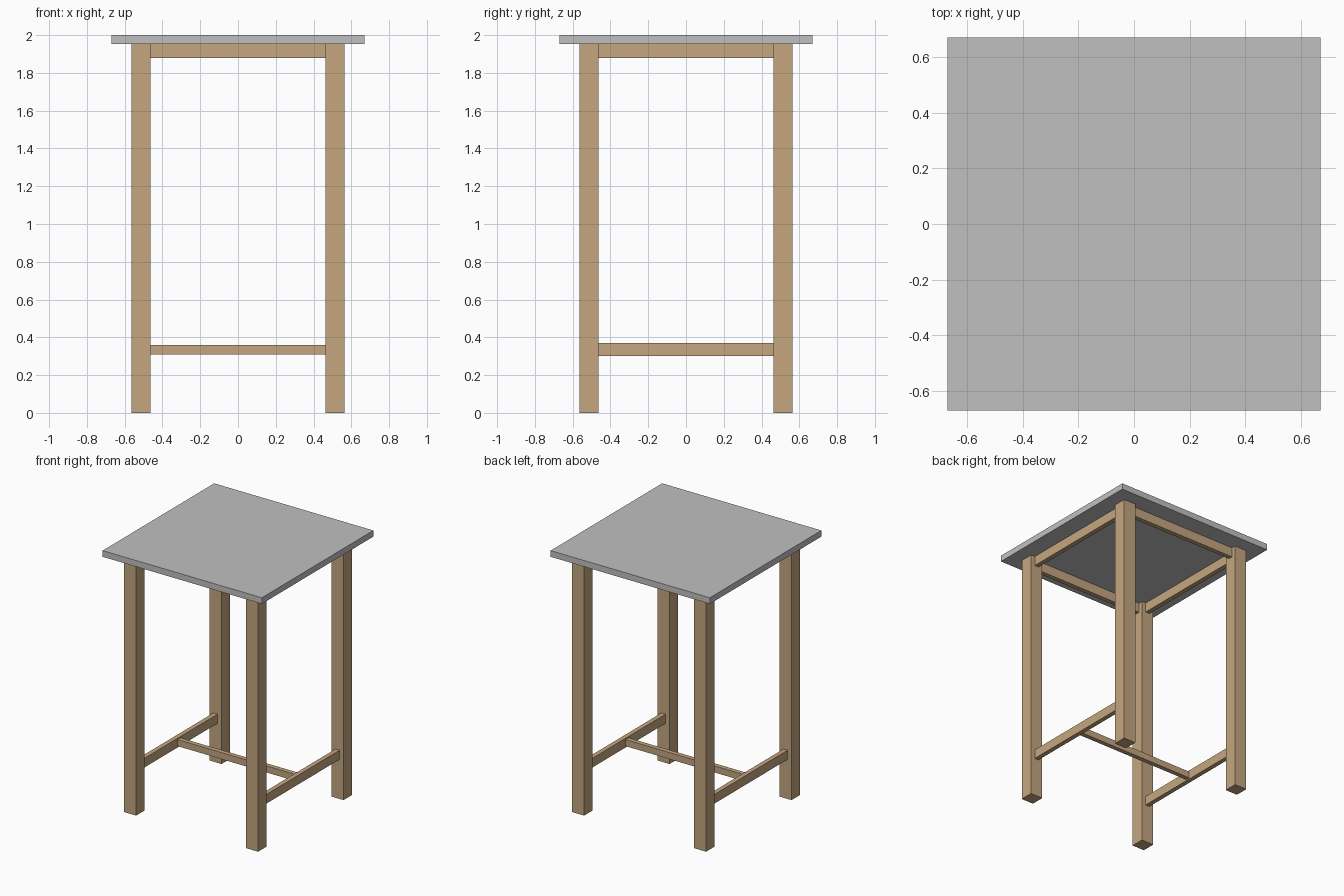
import bpy

if "Cube" in bpy.data.objects:
    bpy.data.objects.remove(bpy.data.objects["Cube"])


def material(name, rgb):
    m = bpy.data.materials.new(name)
    m.diffuse_color = (*rgb, 1.0)
    m.use_nodes = True
    m.node_tree.nodes["Principled BSDF"].inputs["Base Color"].default_value = m.diffuse_color
    return m


WOOD = material("light_wood", (0.55, 0.38, 0.215))
GREY = material("grey_top", (0.53, 0.53, 0.53))


def box(name, x, y, z, mat):
    """Box from (min, max) ranges on each axis."""
    bpy.ops.mesh.primitive_cube_add(
        size=1, location=[(a + b) / 2 for a, b in (x, y, z)])
    ob = bpy.context.object
    ob.name = name
    ob.scale = [b - a for a, b in (x, y, z)]
    bpy.ops.object.transform_apply(location=False, rotation=False, scale=True)
    ob.data.materials.append(mat)
    return ob


TOP = 0.67                   # half width of the top
Z_TOP = 1.953                # underside of the top
IN, OUT = 0.462, 0.565       # inner and outer leg faces
MID = (IN + OUT) / 2         # rails sit on the leg centre line
HALF = 0.0175                # half thickness of the rails


def span(s, a, b):
    return tuple(sorted((s * a, s * b)))


# Table top
box("table_top", (-TOP, TOP), (-TOP, TOP), (Z_TOP, 2.0), GREY)

# Four legs
for sx, side in ((-1, "left"), (1, "right")):
    for sy, end in ((-1, "front"), (1, "back")):
        box(f"{end}_{side}_leg", span(sx, IN, OUT), span(sy, IN, OUT),
            (0, Z_TOP), WOOD)

# Aprons under the top, and the low side stretchers
for s, side, end in ((-1, "left", "front"), (1, "right", "back")):
    rail = span(s, MID - HALF, MID + HALF)
    box(f"{end}_apron", (-IN, IN), rail, (1.88, Z_TOP), WOOD)
    box(f"{side}_apron", rail, (-IN, IN), (1.88, Z_TOP), WOOD)
    box(f"{side}_stretcher", rail, (-IN, IN), (0.30, 0.37), WOOD)

# Cross stretcher joining the two side stretchers
box("middle_stretcher", (HALF - MID, MID - HALF), (-HALF, HALF),
    (0.31, 0.36), WOOD)
